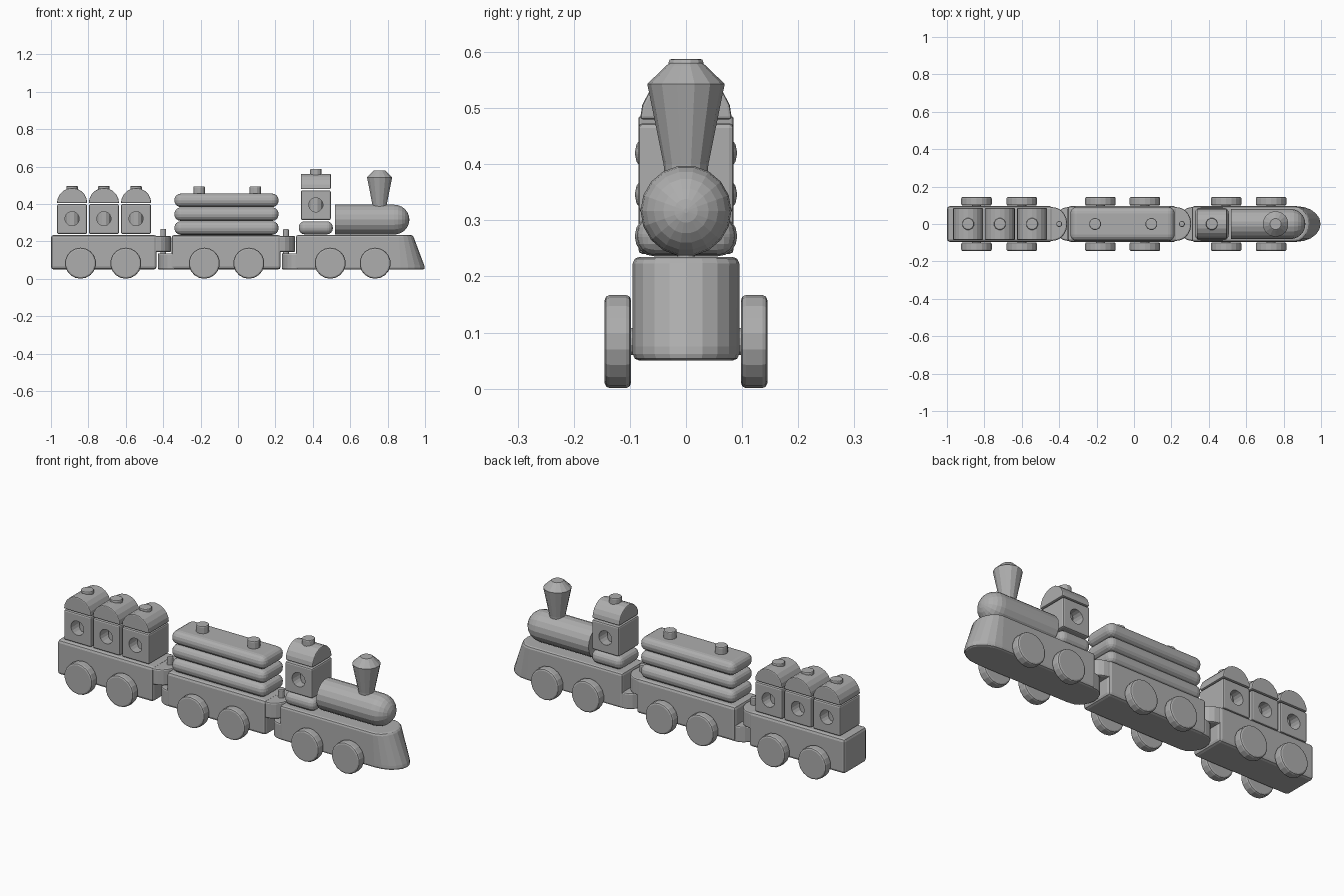
import bpy, bmesh, math
from mathutils import Vector

cube = bpy.data.objects.get("Cube")
if cube:
    bpy.data.objects.remove(cube, do_unlink=True)

GREY = (0.42, 0.42, 0.42, 1)
mat = bpy.data.materials.new("plain grey")
mat.use_nodes = True
mat.diffuse_color = GREY
mat.node_tree.nodes["Principled BSDF"].inputs["Base Color"].default_value = GREY
mat.node_tree.nodes["Principled BSDF"].inputs["Roughness"].default_value = 0.8


def loft(name, rings, bevel=0, segments=2):
    """Skin a stack of equal rings, cap both ends and soften the sharp edges."""
    bm = bmesh.new()
    loops = [[bm.verts.new(p) for p in ring] for ring in rings]
    n = len(loops[0])
    for a, b in zip(loops, loops[1:]):
        for i in range(n):
            j = (i + 1) % n
            bm.faces.new((a[i], a[j], b[j], b[i]))
    bm.faces.new(loops[0])
    bm.faces.new(loops[-1])
    bmesh.ops.recalc_face_normals(bm, faces=bm.faces)
    if bevel:
        sharp = [e for e in bm.edges if e.calc_face_angle(0) > 0.7]
        bmesh.ops.bevel(bm, geom=sharp, offset=bevel, segments=segments,
                        profile=0.5, affect='EDGES', clamp_overlap=True)
    mesh = bpy.data.meshes.new(name)
    bm.to_mesh(mesh)
    bm.free()
    mesh.materials.append(mat)
    obj = bpy.data.objects.new(name, mesh)
    bpy.context.collection.objects.link(obj)
    return obj


def box(name, x0, x1, w, z0, z1, bevel, segments=2):
    rings = [[(x0, -w, z), (x1, -w, z), (x1, w, z), (x0, w, z)] for z in (z0, z1)]
    return loft(name, rings, bevel, segments)


def lathe(name, axis, centre, profile, sides=16, bevel=0):
    """Turned part: profile holds (distance along axis, radius) pairs."""
    turn = Vector((0, 0, 1)).rotation_difference(Vector(axis))
    rings = []
    for h, r in profile:
        angles = [2 * math.pi * (i + 0.5) / sides for i in range(sides)]
        rings.append([Vector(centre) + turn @ Vector((r * math.cos(a), r * math.sin(a), h))
                      for a in angles])
    return loft(name, rings, bevel)


def rounded_plan(x0, x_tip, w, z, steps=10):
    """Plan outline with a straight end at x0 - back - and an elliptical end."""
    arc = [math.pi * (i / steps - 0.5) for i in range(steps + 1)]
    return [(x0 + (x_tip - x0) * math.cos(a), w * math.sin(a), z) for a in arc]


def tongue(name, x0, x_tip, z0, z1):
    root = x0 - math.copysign(0.03, x_tip - x0)
    rings = []
    for z in (z0, z1):
        curve = rounded_plan(x0, x_tip, W - 0.005, z)
        rings.append([(root, -W + 0.005, z)] + curve + [(root, W - 0.005, z)])
    loft(name, rings, 0.008)


def knob(name, x, z0, z1, r=0.032):
    lathe(name, (0, 0, 1), (x, 0, 0), [(z0, r), (z1, r)], 12, 0.006)


def arch(name, x, z, r, depth, along_y):
    """Half-round roof block, running across or along the train."""
    arc = [math.pi * i / 10 for i in range(11)]
    rings = []
    for d in (-depth, depth):
        if along_y:
            rings.append([(x + r * math.cos(a), d, z + r * math.sin(a)) for a in arc])
        else:
            rings.append([(x + d, r * math.cos(a), z + r * math.sin(a)) for a in arc])
    loft(name, rings, 0.005)


def window_block(name, x, z0, z1):
    """Block with a round window bored through it and an upright dowel inside."""
    block = box(name, x - 0.08, x + 0.08, 0.085, z0, z1, 0.008)
    mid = (z0 + z1) / 2 + 0.002
    cutter = lathe(name + "_bore_cutter", (0, 1, 0), (x, 0, mid),
                   [(-0.2, 0.038), (0.2, 0.038)])
    cutter.hide_render = True
    cutter.display_type = 'WIRE'
    cut = block.modifiers.new("bore", 'BOOLEAN')
    cut.object = cutter
    cut.solver = 'EXACT'
    bpy.context.view_layer.update()
    # Bake the bore so that the cutter can go
    graph = bpy.context.evaluated_depsgraph_get()
    block_mesh = bpy.data.meshes.new_from_object(block.evaluated_get(graph))
    block.modifiers.clear()
    block.data = block_mesh
    bpy.data.objects.remove(cutter, do_unlink=True)
    lathe(name + "_dowel", (0, 0, 1), (x, 0, 0),
          [(z0 + 0.01, 0.039), (z1 - 0.01, 0.039)], 12)


W, LOW, HIGH = 0.095, 0.05, 0.235

# Chassis of the two wagons
box("rear_wagon_body", -1.0, -0.435, W, LOW, HIGH, 0.015)
box("middle_wagon_body", -0.355, 0.228, W, LOW, HIGH, 0.015)

# Engine chassis with a rounded, forward-flaring nose
nose_rings = []
for z, start, tip in ((LOW, 0.87, 1.0), (0.075, 0.87, 0.995), (HIGH, 0.86, 0.935)):
    nose_rings.append([(0.31, -W, z)] + rounded_plan(start, tip, W, z) + [(0.31, W, z)])
loft("engine_body", nose_rings, 0.012)

# Overlapping coupling tongues and their pins
for label, back, front, pin in (("rear", -0.435, -0.355, -0.40),
                                ("front", 0.228, 0.308, 0.256)):
    tongue(label + "_coupling_upper", back, front - 0.002, 0.143, 0.23)
    tongue(label + "_coupling_lower", front, back + 0.006, LOW, 0.137)
    knob(label + "_coupling_pin", pin, 0.1, 0.268, 0.016)

# Wheels and axles
for i, x in enumerate((-0.842, -0.6, -0.18, 0.058, 0.493, 0.733)):
    lathe(f"axle_{i + 1}", (0, 1, 0), (x, 0, 0.084), [(-0.11, 0.025), (0.11, 0.025)], 12)
    for side, s in (("left", 1), ("right", -1)):
        lathe(f"{side}_wheel_{i + 1}", (0, s, 0), (x, 0, 0.084),
              [(0.098, 0.083), (0.145, 0.083)], 18, 0.009)

# Three arched blocks on the rear wagon
for i, x in enumerate((-0.887, -0.717, -0.545)):
    window_block(f"rear_block_{i + 1}", x, 0.24, 0.4)
    arch(f"rear_roof_{i + 1}", x, 0.405, 0.081, 0.085, True)
    knob(f"rear_knob_{i + 1}", x, 0.45, 0.497)

# Three stacked planks with two pegs on the middle wagon
for i, z in enumerate((0.272, 0.346, 0.42)):
    box(f"plank_{i + 1}", -0.34, 0.217, 0.091, z - 0.036, z + 0.036, 0.034, 4)
for i, x in enumerate((-0.208, 0.093)):
    knob(f"plank_peg_{i + 1}", x, 0.43, 0.495)

# Cab
box("cab_base", 0.325, 0.507, 0.087, 0.238, 0.308, 0.032, 4)
window_block("cab", 0.416, 0.315, 0.473)
arch("cab_roof", 0.416, 0.48, 0.082, 0.08, False)
knob("cab_knob", 0.416, 0.54, 0.588)

# Boiler with a domed front
R = 0.081
dome = [(0.835 + R * math.sin(a), R * math.cos(a))
        for a in (math.pi / 2 * i / 6 for i in range(6))]
lathe("boiler", (1, 0, 0), (0, 0, 0.317), [(0.518, R)] + dome + [(0.916, 0.004)], 18)

# Funnel
lathe("funnel", (0, 0, 1), (0.757, 0, 0),
      [(0.38, 0.038), (0.4, 0.04), (0.543, 0.069), (0.576, 0.035), (0.58, 0.03)], 14)
